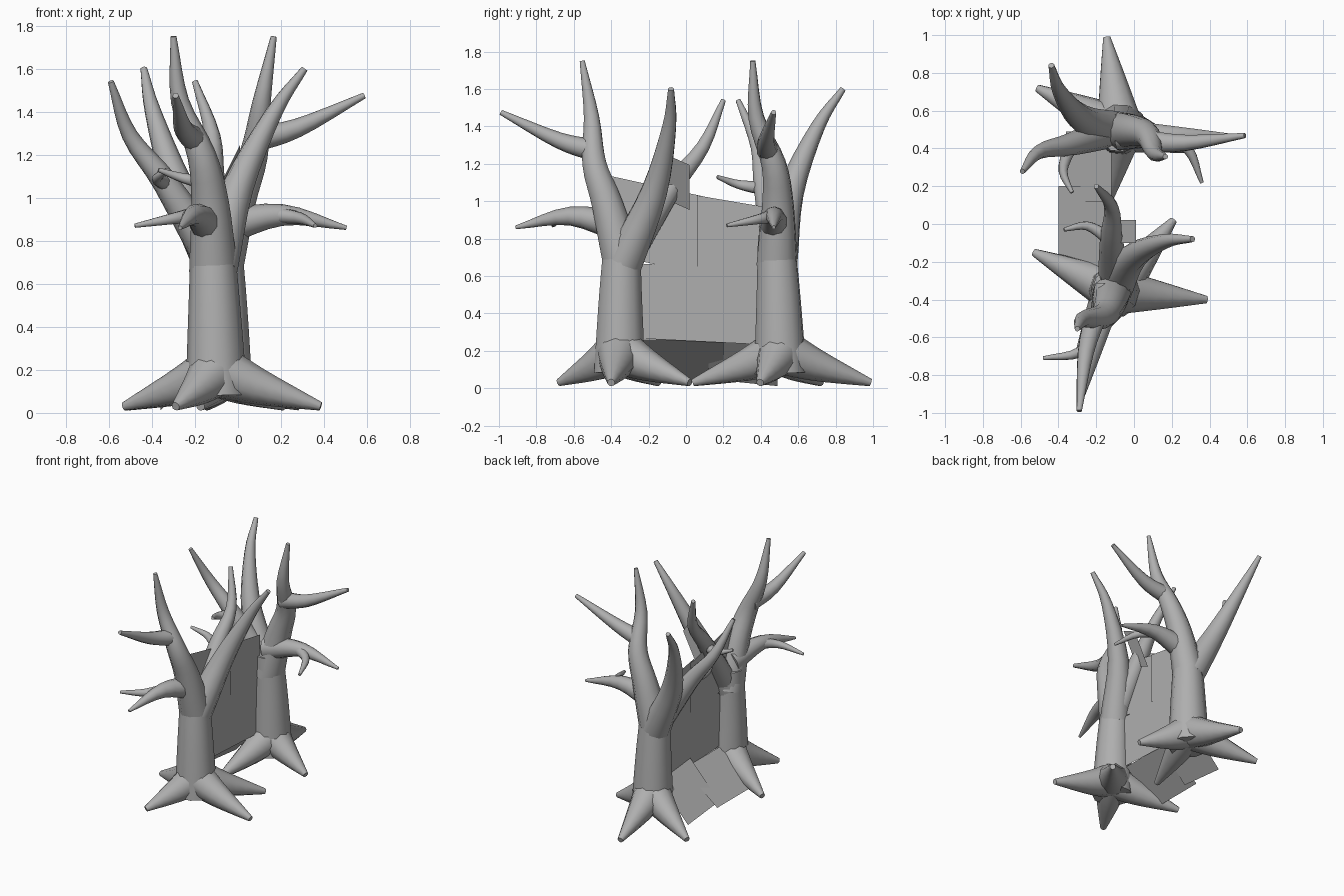
import bpy, bmesh, math
from mathutils import Vector, Matrix

if "Cube" in bpy.data.objects:
    bpy.data.objects.remove(bpy.data.objects["Cube"])

SIDES, STEPS = 10, 4

# Mid-grey used on every part
grey = bpy.data.materials.new("grey")
grey.diffuse_color = (.43, .43, .43, 1)
grey.use_nodes = True
grey.node_tree.nodes["Principled BSDF"].inputs["Base Color"].default_value = grey.diffuse_color


def link(name, bm):
    me = bpy.data.meshes.new(name)
    bm.to_mesh(me)
    bm.free()
    me.materials.append(grey)
    ob = bpy.data.objects.new(name, me)
    bpy.context.collection.objects.link(ob)
    return ob


def spline(pts):
    """Catmull-Rom curve through a few points."""
    p = [Vector(q) for q in pts]
    p = [p[0] * 2 - p[1]] + p + [p[-1] * 2 - p[-2]]
    out = []
    for i in range(1, len(p) - 2):
        a, b, c, d = p[i - 1:i + 3]
        for k in range(STEPS):
            t = k / STEPS
            out.append(0.5 * (2 * b + (c - a) * t + (2 * a - 5 * b + 4 * c - d) * t ** 2
                              + (3 * b - a - 3 * c + d) * t ** 3))
    return out + [p[-2]]


# Rear tree is the front tree turned about its axis
TURN = (Matrix.Translation((-.0725, .485, 0)) @ Matrix.Rotation(math.radians(103.5), 4, 'Z')
        @ Matrix.Translation((.12, .3525, 0)))


def limb(name, r0, r1, *pts):
    """Tube along a curve, tapering from r0 to r1; made for both trees."""
    path = spline(pts)
    dist = [0]
    for a, b in zip(path, path[1:]):
        dist.append(dist[-1] + (b - a).length)
    bm = bmesh.new()
    rings = []
    direction, u = Vector((0, 0, 1)), Vector((1, 0, 0))
    for i, q in enumerate(path):
        new = (path[min(i + 1, len(path) - 1)] - path[max(i - 1, 0)]).normalized()
        u = direction.rotation_difference(new) @ u
        direction = new
        v = direction.cross(u)
        r = r0 + (r1 - r0) * (dist[i] / dist[-1]) ** 1.1
        angles = [math.tau * k / SIDES for k in range(SIDES)]
        rings.append([bm.verts.new(q + r * (math.cos(a) * u + math.sin(a) * v)) for a in angles])
    for r, s in zip(rings, rings[1:]):
        for k in range(SIDES):
            n = (k + 1) % SIDES
            bm.faces.new((r[k], r[n], s[n], s[k]))
    bm.faces.new(rings[0][::-1])
    bm.faces.new(rings[-1])
    ob = link("front_tree_" + name, bm)
    bpy.ops.object.select_all(action='DESELECT')
    ob.select_set(True)
    bpy.context.view_layer.objects.active = ob
    bpy.ops.object.shade_smooth_by_angle(angle=math.radians(40))
    twin = ob.copy()
    twin.name = "rear_tree_" + name
    twin.matrix_world = TURN
    bpy.context.collection.objects.link(twin)


def root(name, x, y):
    """Root flaring out of the trunk foot and sinking to the ground at (x, y)."""
    foot, tip = Vector((-.10, -.355, .20)), Vector((x, y, .03))
    limb(name, .125, .02, foot, foot.lerp(tip, .4) + Vector((0, 0, -.01)), tip)


def sheet(name, y0, y1, bottom, top, slope=0):
    """Thin sheet from y0 to y1 between two (x, z) edges, sheared by slope."""
    bm = bmesh.new()
    corners = [(y0, bottom), (y1, bottom), (y1, top), (y0, top)]
    bm.faces.new([bm.verts.new((x, y, z + slope * (y - (y0 + y1) / 2)))
                  for y, (x, z) in corners])
    link(name, bm)


# Trunk and large branches
limb("trunk", .143, .1, (-.10, -.355, .08), (-.11, -.35, .5), (-.12, -.34, .82))
limb("main_branch", .112, .014, (-.115, -.335, .66), (-.13, -.42, .98), (-.17, -.49, 1.2),
     (-.27, -.505, 1.45), (-.30, -.555, 1.75))
limb("side_branch", .06, .014, (-.20, -.48, 1.27), (-.255, -.68, 1.325), (-.29, -.99, 1.475))
limb("inner_branch", .105, .016, (-.105, -.33, .68), (0, -.17, 1.05), (.17, -.09, 1.4),
     (.31, -.08, 1.6))
limb("rear_branch", .09, .014, (-.10, -.31, .72), (-.12, -.08, 1.07), (-.12, .09, 1.29),
     (-.20, .20, 1.54))

# Small forked branch and twig
limb("low_branch", .085, .01, (-.13, -.34, .86), (-.20, -.62, .92), (-.27, -.91, .86))
limb("low_fork", .042, .01, (-.17, -.55, .925), (-.29, -.68, .905), (-.48, -.71, .87))
limb("twig", .036, .01, (-.14, -.07, 1.07), (-.25, -.01, 1.09), (-.37, -.03, 1.13))

# Roots
root("right_root", .385, -.40)
root("front_root", -.29, -.68)
root("rear_root", .21, .02)
root("left_root", -.53, -.15)

# Sheets hung between the trunks, with aprons sloping to the ground
sheet("lower_sheet", -.25, .40, (-.115, .25), (-.115, .65), -.05)
sheet("upper_rear_sheet", .06, .42, (-.11, .62), (-.11, 1.0), -.17)
sheet("upper_front_sheet", -.43, .12, (-.12, .66), (-.12, 1.08), -.22)
sheet("peak_sheet", -.10, .02, (-.11, .98), (.01, 1.22), -.45)
sheet("front_apron", -.23, .20, (-.40, .04), (-.12, .26))
sheet("rear_apron", .12, .49, (-.36, .03), (-.12, .29), -.1)
